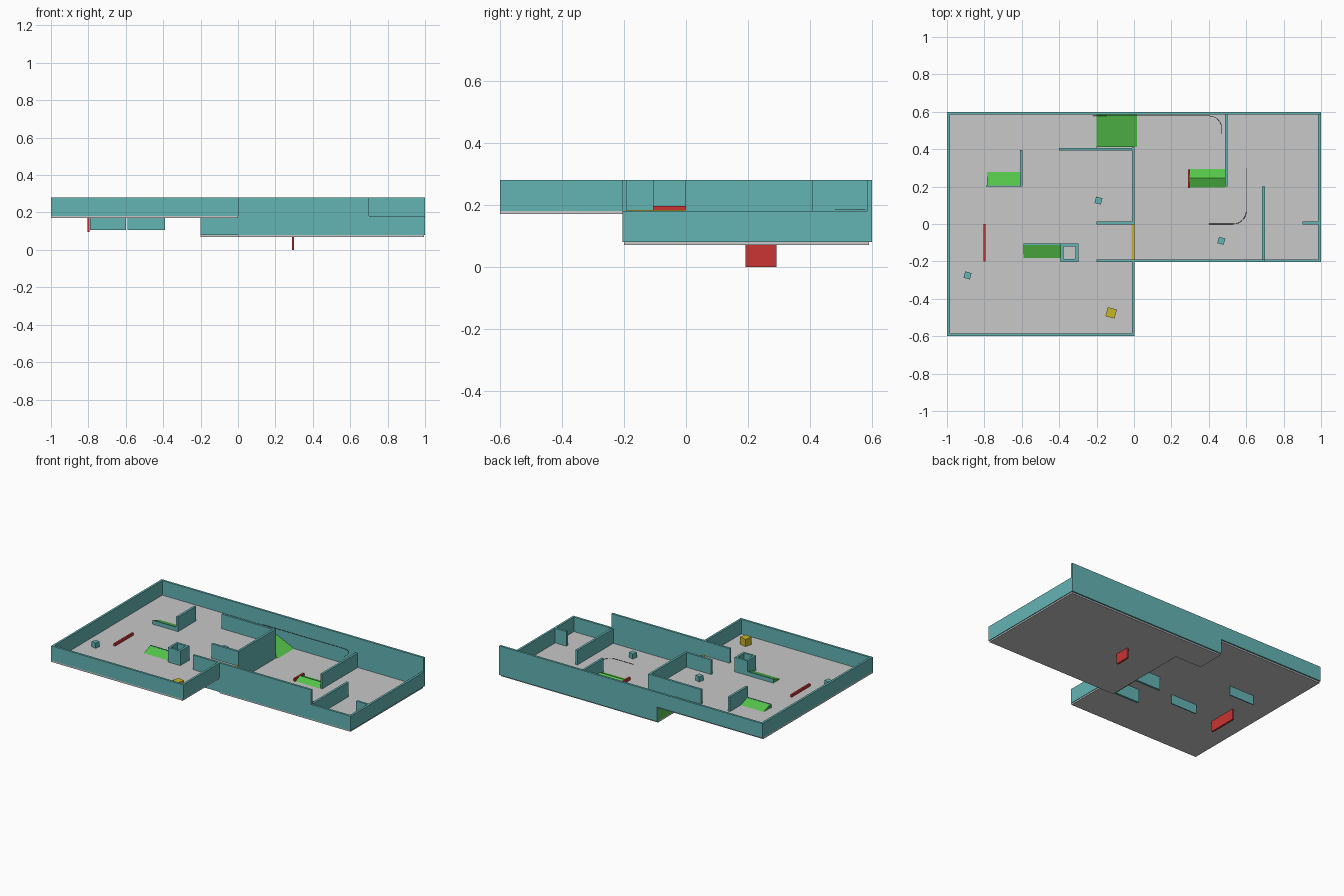
import bpy, bmesh, math
from mathutils import Matrix, Vector

if "Cube" in bpy.data.objects:
    bpy.data.objects.remove(bpy.data.objects["Cube"])


def material(name, rgb):
    m = bpy.data.materials.new(name)
    m.diffuse_color = (*rgb, 1)
    m.use_nodes = True
    m.node_tree.nodes["Principled BSDF"].inputs["Base Color"].default_value = m.diffuse_color
    return m


TEAL = material("teal", (0.127, 0.456, 0.456))
GREY = material("light grey", (0.58, 0.58, 0.58))
RED = material("red", (0.60, 0.035, 0.035))
GREEN = material("green", (0.09, 0.56, 0.07))
YELLOW = material("yellow", (0.58, 0.46, 0.02))
DARK = material("dark grey", (0.10, 0.10, 0.10))

LOW, MID, TOP = 0.08, 0.18, 0.28   # lower floor, upper floor, wall top
T = 0.015                          # wall thickness


def finish(name, bm, mat):
    bmesh.ops.recalc_face_normals(bm, faces=bm.faces)
    me = bpy.data.meshes.new(name)
    bm.to_mesh(me)
    bm.free()
    me.materials.append(mat)
    ob = bpy.data.objects.new(name, me)
    bpy.context.collection.objects.link(ob)
    return ob


def box(name, x0, x1, y0, y1, z0, z1, mat):
    bm = bmesh.new()
    bmesh.ops.create_cube(bm, size=1)
    for v in bm.verts:
        v.co = Vector(((x0 + x1) / 2 + v.co.x * (x1 - x0),
                       (y0 + y1) / 2 + v.co.y * (y1 - y0),
                       (z0 + z1) / 2 + v.co.z * (z1 - z0)))
    return finish(name, bm, mat)


def extrude_poly(name, pts, offset, mat):
    """Solid from a flat outline pushed along offset."""
    bm = bmesh.new()
    f = bm.faces.new([bm.verts.new(p) for p in pts])
    new = bmesh.ops.extrude_face_region(bm, geom=[f])["geom"]
    verts = [g for g in new if isinstance(g, bmesh.types.BMVert)]
    bmesh.ops.translate(bm, verts=verts, vec=offset)
    if not any(len(g.link_faces) == 1 for g in bm.edges):
        return finish(name, bm, mat)
    bm.faces.new([v for v in bm.verts if v not in verts])
    return finish(name, bm, mat)


def wall_x(name, x0, x1, y, z0, z1):
    box(name, x0, x1, y - T / 2, y + T / 2, z0, z1, TEAL)


def wall_y(name, x, y0, y1, z0, z1):
    box(name, x - T / 2, x + T / 2, y0, y1, z0, z1, TEAL)


def crate(name, x, y, z, s, mat, angle):
    ob = box(name, -s / 2, s / 2, -s / 2, s / 2, 0, s, mat)
    ob.data.transform(Matrix.Translation((x, y, z)) @ Matrix.Rotation(math.radians(angle), 4, 'Z'))


# floors
extrude_poly("upper_floor", [(-1, -.6, .17), (0, -.6, .17), (0, .4, .17),
                             (-.2, .4, .17), (-.2, .59, .17), (-1, .59, .17)],
             (0, 0, .01), GREY)
extrude_poly("lower_floor", [(0, -.2, .07), (.995, -.2, .07), (.995, .59, .07),
                             (-.2, .59, .07), (-.2, .4, .07), (0, .4, .07)],
             (0, 0, .01), GREY)

# outer walls
E = .6 - T / 2
wall_x("back_wall_upper", -1, -.2, E, MID, TOP)
wall_x("back_wall_lower", -.2, 1, E, LOW, TOP)
wall_x("front_wall_upper", -1, .004, -E, MID, TOP)
wall_y("left_wall", -1 + T / 2, -.6, .6, MID, TOP)
wall_y("upper_right_wall", -.004, -.6, -.2, MID, TOP)
wall_x("front_wall_lower_high", -.2, .7, -.197, LOW, TOP)
wall_x("front_wall_lower_low", .7, 1, -.197, LOW, MID)
wall_y("right_wall", 1 - T / 2, -.204, E, LOW, MID)

# inner walls
wall_y("divider_wall", -.004, 0, .408, LOW, TOP)
wall_x("corridor_wall", -.2, 0, .006, LOW, TOP)
wall_x("ramp_side_wall", -.2, 0, .4, LOW, TOP)
wall_x("ramp_entry_wall", -.4, -.2, .4, MID, TOP)
wall_y("tall_cover_wall", -.603, .2, .395, MID, TOP)
wall_y("lower_room_wall", .493, .2, E, LOW, MID)
wall_y("lower_end_wall", .693, -.2, .2, LOW, MID)
wall_x("lower_stub_wall", .9, 1, .006, LOW, MID)

# hollow pillar
for i, y in enumerate((-.195, -.112)):
    wall_x(f"pillar_side_{i}", -.392, -.297, y, MID, TOP)
for i, x in enumerate((-.385, -.304)):
    wall_y(f"pillar_end_{i}", x, -.2, -.105, MID, TOP)

# low cover walls sunk through the upper floor
box("low_cover_left", -.79, -.6, .2, .207, .107, .207, TEAL)
box("low_cover_right", -.59, -.39, -.112, -.105, .107, .207, TEAL)

# green slopes
extrude_poly("main_ramp", [(-.2, .412, LOW), (.017, .412, LOW), (-.2, .412, MID)],
             (0, .173, 0), GREEN)
extrude_poly("slope_left", [(-.785, .205, MID), (-.785, .277, MID), (-.785, .205, .206)],
             (.178, 0, 0), GREEN)
extrude_poly("slope_right", [(-.59, -.11, MID), (-.59, -.182, MID), (-.59, -.11, .206)],
             (.2, 0, 0), GREEN)
extrude_poly("ridge_lower", [(.295, .195, LOW), (.295, .295, LOW), (.295, .245, .1)],
             (.192, 0, 0), GREEN)

# red barriers
box("red_barrier_upper", -.805, -.793, -.2, 0, .097, .197, RED)
box("red_barrier_lower", .288, .3, .192, .292, 0, .1, RED)

# yellow ladder plate between levels
box("ladder_plate", -.014, .003, -.19, -.001, LOW, .183, YELLOW)

# crates
crate("crate_left", -.89, -.275, MID, .035, TEAL, -15)
crate("crate_middle", -.19, .125, MID, .035, TEAL, -15)
crate("crate_lower", .467, -.09, LOW, .035, TEAL, -15)
crate("yellow_crate", -.122, -.475, MID, .05, YELLOW, -15)


# thin guide lines with rounded corners
def guide(name, start, centre, r, a0, a1, end, z):
    arc = [(centre[0] + r * math.cos(math.radians(a0 + (a1 - a0) * i / 8)),
            centre[1] + r * math.sin(math.radians(a0 + (a1 - a0) * i / 8))) for i in range(9)]
    pts = [start] + arc + [end]
    cu = bpy.data.curves.new(name, 'CURVE')
    cu.dimensions = '3D'
    cu.bevel_depth = 0.0015
    cu.bevel_resolution = 0
    sp = cu.splines.new('POLY')
    sp.points.add(len(pts) - 1)
    for p, (x, y) in zip(sp.points, pts):
        p.co = (x, y, z, 1)
    cu.materials.append(DARK)
    bpy.context.collection.objects.link(bpy.data.objects.new(name, cu))


guide("guide_line_upper", (-.22, .578), (.4, .508), .07, 90, 0, (.47, .48), .186)
guide("guide_line_lower", (.4, 0), (.53, .07), .07, -90, 0, (.6, .3), .084)
